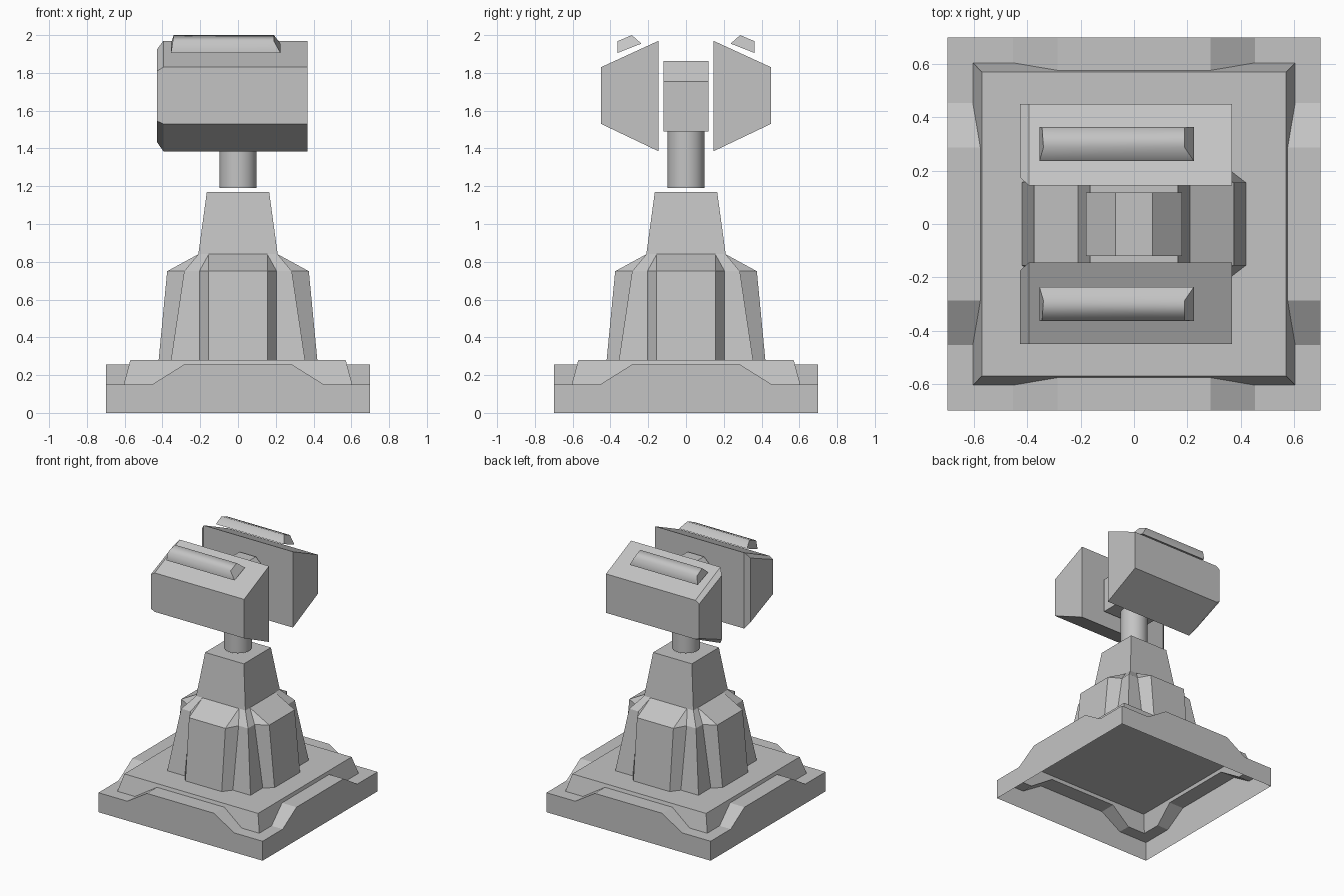
import bpy, bmesh, math
from mathutils import Matrix, Vector

cube = bpy.data.objects.get("Cube")
if cube:
    bpy.data.objects.remove(cube, do_unlink=True)

GREY = (0.55, 0.55, 0.55, 1.0)
grey = bpy.data.materials.new("plain grey")
grey.use_nodes = True
grey.diffuse_color = GREY
grey.node_tree.nodes["Principled BSDF"].inputs["Base Color"].default_value = GREY


def finish(name, bm):
    """Weld, orient and link a bmesh as a named grey object."""
    bmesh.ops.remove_doubles(bm, verts=bm.verts, dist=1e-4)
    bmesh.ops.recalc_face_normals(bm, faces=bm.faces)
    mesh = bpy.data.meshes.new(name)
    bm.to_mesh(mesh)
    bm.free()
    mesh.materials.append(grey)
    obj = bpy.data.objects.new(name, mesh)
    bpy.context.collection.objects.link(obj)
    return obj


def face(bm, points):
    return bm.faces.new([bm.verts.new(p) for p in points])


def loft(bm, rings, smooth_sides=False):
    """Skin a list of matching point rings and cap both ends."""
    for a, b in zip(rings, rings[1:]):
        for i in range(len(a)):
            j = (i + 1) % len(a)
            face(bm, [a[i], a[j], b[j], b[i]]).smooth = smooth_sides
    face(bm, rings[0][::-1])
    face(bm, rings[-1])


def four_sides(bm):
    """Repeat the front side around the vertical axis."""
    geom = bm.verts[:] + bm.edges[:] + bm.faces[:]
    for k in (1, 2, 3):
        copy = bmesh.ops.duplicate(bm, geom=geom)["geom"]
        bmesh.ops.rotate(bm, verts=[v for v in copy if isinstance(v, bmesh.types.BMVert)],
                         cent=(0, 0, 0), matrix=Matrix.Rotation(k * math.pi / 2, 3, 'Z'))


# Base: hollow underneath, skirt raised mid-side, sloped slab inside it
def slab_half(z):
    return 0.605 - (z - 0.15) / 0.13 * 0.035


bm = bmesh.new()
skirt = [(-0.70, 0.15), (-0.455, 0.15), (-0.287, 0.255),
         (0.287, 0.255), (0.455, 0.15), (0.70, 0.15)]
inner = [(max(-0.605, min(0.605, x)), -slab_half(z), z) for x, z in skirt]
for (x0, z0), (x1, z1), i0, i1 in zip(skirt, skirt[1:], inner, inner[1:]):
    face(bm, [(x0, -0.7, 0), (x1, -0.7, 0), (x1, -0.7, z1), (x0, -0.7, z0)])
    face(bm, [(x0, -0.7, z0), (x1, -0.7, z1), i1, i0])
face(bm, inner + [(0.57, -0.57, 0.28), (-0.57, -0.57, 0.28)])
four_sides(bm)
face(bm, [(-0.57, -0.57, 0.28), (0.57, -0.57, 0.28), (0.57, 0.57, 0.28), (-0.57, 0.57, 0.28)])
finish("base", bm)

# Column: stacked square tapers
bm = bmesh.new()
loft(bm, [[(-h, -h, z), (h, -h, z), (h, h, z), (-h, h, z)]
          for h, z in [(0.355, 0.28), (0.285, 0.75), (0.21, 0.84), (0.165, 1.17)]])
finish("column", bm)

# Buttresses on the four sides, with splayed flanks
bm = bmesh.new()
IN, OUT = 0.155, 0.205
face(bm, [(-IN, -0.42, 0.28), (IN, -0.42, 0.28), (IN, -0.375, 0.75), (-IN, -0.375, 0.75)])
face(bm, [(-IN, -0.375, 0.75), (IN, -0.375, 0.75), (IN, -0.21, 0.84), (-IN, -0.21, 0.84)])
for s in (-1, 1):
    low, mid = (s * IN, -0.42, 0.28), (s * IN, -0.375, 0.75)
    wall_low, wall_mid = (s * OUT, -0.355, 0.28), (s * OUT, -0.285, 0.75)
    face(bm, [low, wall_low, wall_mid, mid])
    face(bm, [mid, wall_mid, (s * IN, -0.21, 0.84)])
four_sides(bm)
finish("buttresses", bm)

# Neck post
bm = bmesh.new()
bmesh.ops.create_cone(bm, cap_ends=True, segments=32, radius1=0.098, radius2=0.098,
                      depth=0.30, matrix=Matrix.Translation((0, 0, 1.34)))
for f in bm.faces:
    f.smooth = abs(f.normal.z) < 0.5
finish("neck_post", bm)

# Centre block with chamfered top, between the pods
bm = bmesh.new()
block = [(-0.18, 1.49), (0.18, 1.49), (0.18, 1.755), (0.07, 1.862), (-0.07, 1.862), (-0.18, 1.755)]
loft(bm, [[(x, y, z) for x, z in block] for y in (-0.12, 0.118)])
finish("centre_block", bm)

# Pods and the rails floating above them, mirrored front to back
pod = [(0.145, 1.97), (0.45, 1.83), (0.45, 1.53), (0.145, 1.385)]
pod_end = [(0.175, 1.926), (0.45, 1.81), (0.45, 1.545), (0.175, 1.432)]
rail = [(0.236, 1.955), (0.287, 2.0), (0.362, 1.968), (0.364, 1.905)]
rail_left = [-0.355, -0.34, -0.345, -0.355]
rail_right = [0.225, 0.19, 0.19, 0.225]
for side, s in (("front", -1), ("back", 1)):
    bm = bmesh.new()
    loft(bm, [[(x, s * y, z) for y, z in ring]
              for x, ring in [(-0.428, pod_end), (-0.395, pod), (0.367, pod)]])
    finish(side + "_pod", bm)

    bm = bmesh.new()
    loft(bm, [[(x, s * y, z) for x, (y, z) in zip(xs, rail)]
              for xs in (rail_left, rail_right)], smooth_sides=True)
    rail_obj = finish(side + "_rail", bm)
    # keep the underside and the ends crisp
    for e in rail_obj.data.edges:
        zs = [rail_obj.data.vertices[v].co for v in e.vertices]
        long_edge = abs(zs[0].x - zs[1].x) > 0.3
        e.use_edge_sharp = not long_edge or max(p.z for p in zs) < 1.96
